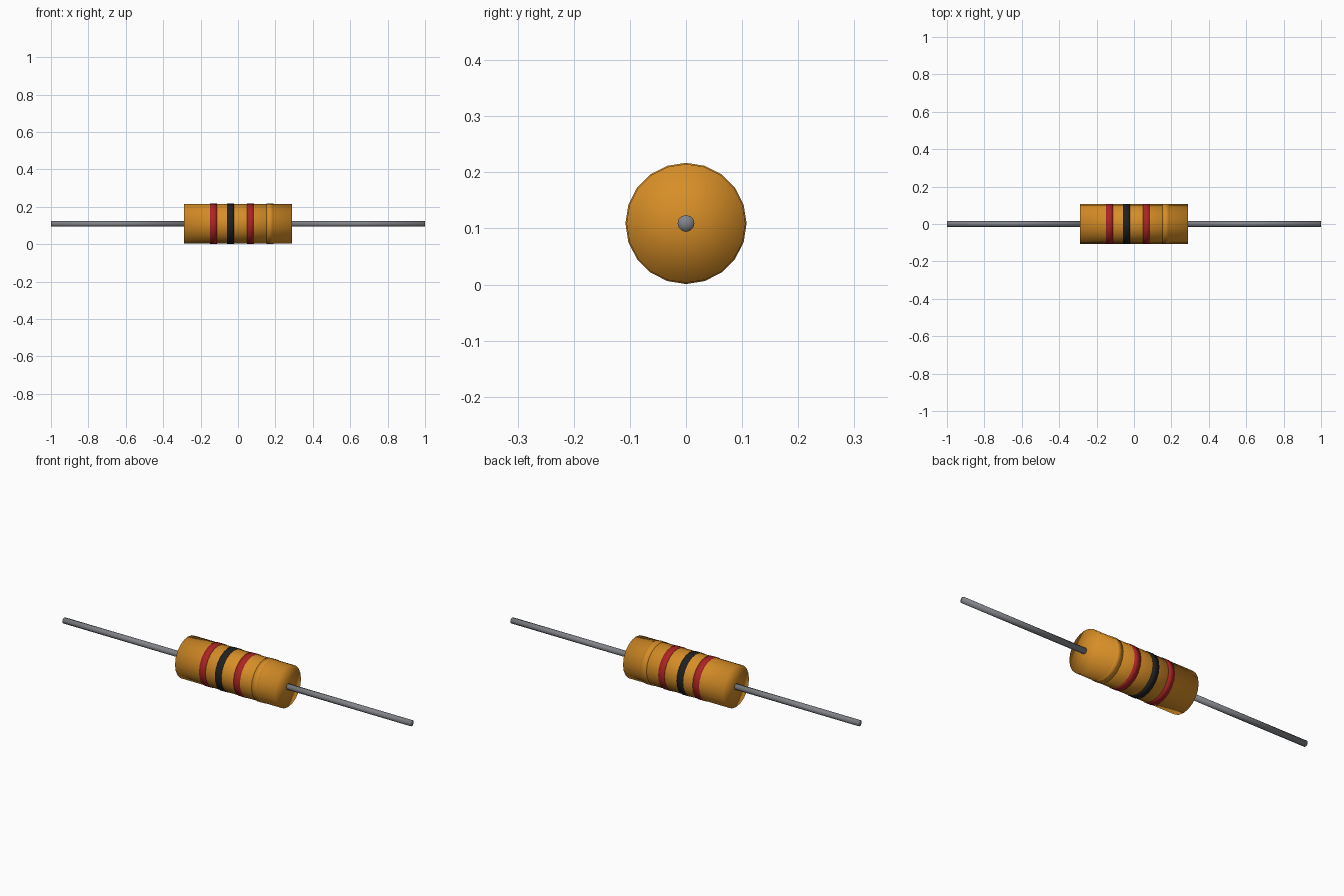
import bpy, math

if "Cube" in bpy.data.objects:
    bpy.data.objects.remove(bpy.data.objects["Cube"])

SIDES = 20
AXIS_Z = 0.109


def material(name, rgb):
    m = bpy.data.materials.new(name)
    m.diffuse_color = (*rgb, 1)
    m.use_nodes = True
    m.node_tree.nodes["Principled BSDF"].inputs["Base Color"].default_value = m.diffuse_color
    return m


ORANGE = material("orange", (0.68, 0.27, 0.02))
RED = material("red", (0.42, 0.018, 0.018))
BLACK = material("black", (0.015, 0.015, 0.015))
STEEL = material("steel", (0.22, 0.23, 0.25))


def rod(name, x0, x1, radius, mat, sides=SIDES, fill='TRIFAN'):
    """Smooth cylinder lying along x."""
    bpy.ops.mesh.primitive_cylinder_add(
        vertices=sides, radius=radius, depth=x1 - x0, end_fill_type=fill,
        location=((x0 + x1) / 2, 0, AXIS_Z), rotation=(0, math.pi / 2, 0))
    ob = bpy.context.object
    ob.name = name
    ob.data.materials.append(mat)
    bpy.ops.object.shade_smooth()
    return ob


# Ceramic body, shaded smoothly across its ends
rod("body", -0.288, 0.288, 0.106, ORANGE)

# Colour code bands, standing slightly proud of the body
for name, x, mat in (("first_band", -0.131, RED), ("second_band", -0.040, BLACK),
                     ("third_band", 0.067, RED), ("tolerance_band", 0.171, ORANGE)):
    rod(name, x - 0.018, x + 0.018, 0.108, mat)

# Wire leads
for name, x0, x1 in (("left_lead", -1.0, -0.28), ("right_lead", 0.28, 1.0)):
    rod(name, x0, x1, 0.015, STEEL, sides=12)
